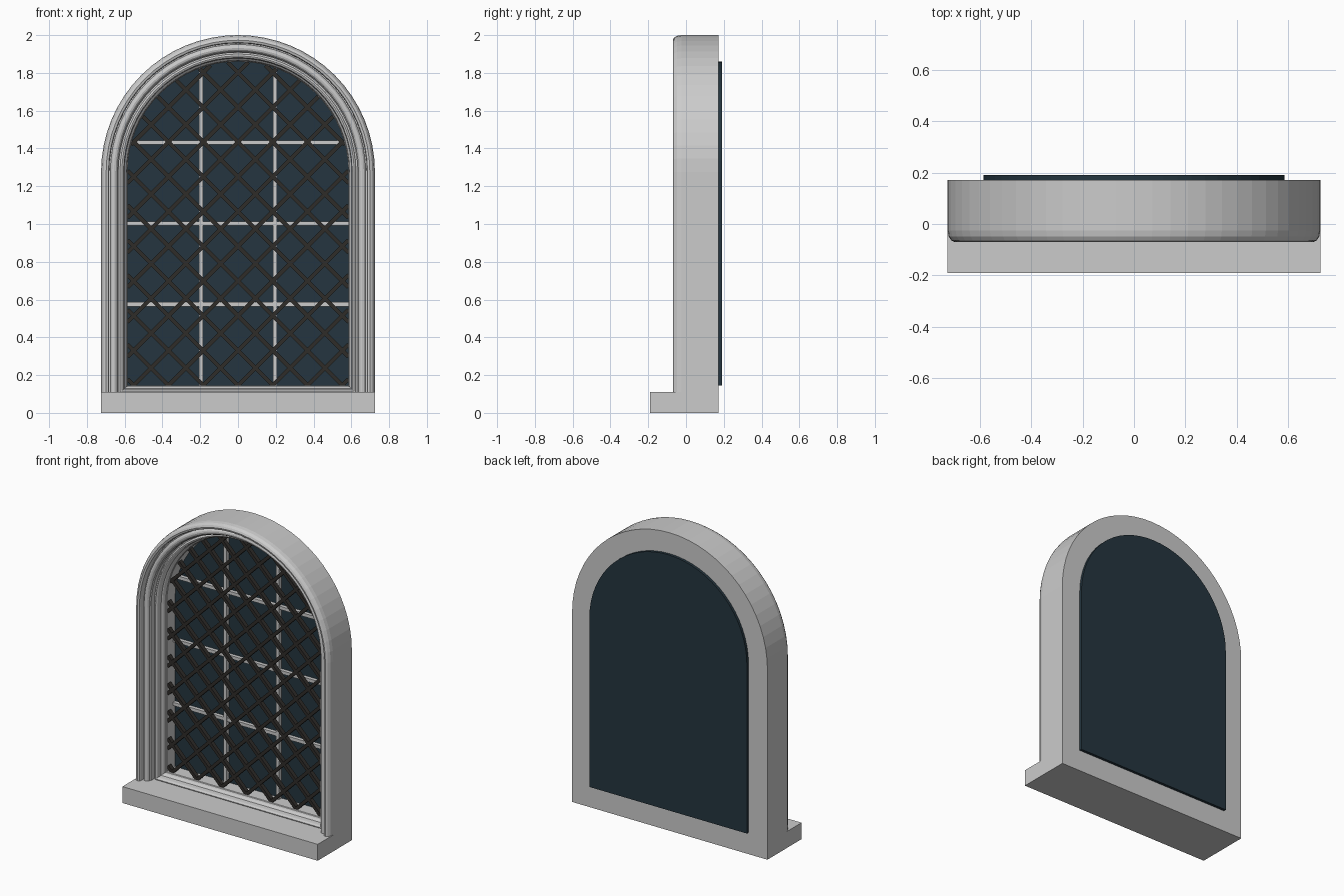
import bpy, bmesh, math
from mathutils import Vector

if "Cube" in bpy.data.objects:
    bpy.data.objects.remove(bpy.data.objects["Cube"])

SPRING, R_IN, BOTTOM, BACK = 1.275, 0.585, 0.145, 0.172
SEGS = 32

def material(name, rgb):
    m = bpy.data.materials.new(name)
    m.diffuse_color = (*rgb, 1)
    m.use_nodes = True
    m.node_tree.nodes["Principled BSDF"].inputs["Base Color"].default_value = m.diffuse_color
    return m

def finish(name, bm, mat=None):
    bmesh.ops.recalc_face_normals(bm, faces=bm.faces)
    me = bpy.data.meshes.new(name)
    bm.to_mesh(me)
    bm.free()
    ob = bpy.data.objects.new(name, me)
    bpy.context.collection.objects.link(ob)
    if mat:
        me.materials.append(mat)
    return ob

def box(bm, lo, hi):
    geo = bmesh.ops.create_cube(bm, size=1)
    for v in geo['verts']:
        v.co = Vector([(a + b) / 2 + c * (b - a) for a, b, c in zip(lo, hi, v.co)])

def arch(r, foot):
    """Arch outline from right foot over the top to left foot, as (x, z)."""
    arc = [(r * math.cos(math.pi * i / SEGS), SPRING + r * math.sin(math.pi * i / SEGS))
           for i in range(SEGS + 1)]
    return [(r, foot)] + arc + [(-r, foot)]

def sweep(name, profile, foot, closed):
    """Sweep a closed (radius, y) profile round the arch."""
    bm = bmesh.new()
    rings = [[bm.verts.new((x, y, z)) for x, z in arch(r, foot(r))] for r, y in profile]
    n = len(rings[0])
    for a, b in zip(rings, rings[1:] + rings[:1]):
        for i in range(n if closed else n - 1):
            j = (i + 1) % n
            bm.faces.new((a[i], a[j], b[j], b[i]))
    if not closed:
        bm.faces.new([r[0] for r in rings])
        bm.faces.new([r[-1] for r in rings])
    return finish(name, bm)

def roll(r0, r1, y, bulge, n=6):
    """Rounded bead between two radii."""
    c, h = (r0 + r1) / 2, (r0 - r1) / 2
    return [(c + h * math.cos(math.pi * i / n), y - bulge * math.sin(math.pi * i / n))
            for i in range(n + 1)]

# outer moulding: large rounded edge, then a stepped bead
outer = [(0.725, BACK), (0.725, -0.025), (0.721, -0.048), (0.711, -0.064), (0.698, -0.07),
         (0.686, -0.066), (0.682, -0.055), (0.682, -0.025)]
outer += roll(0.676, 0.638, -0.025, 0.02) + [(0.632, -0.02), (0.632, 0.015), (0.625, 0.015), (0.625, BACK)]
sweep("outer_moulding", outer, lambda r: 0.0, False)

# inner moulding, also runs along the bottom
inner = [(0.63, BACK), (0.63, 0.02)] + roll(0.626, 0.604, 0.02, 0.015)
inner += [(0.602, 0.045), (0.596, 0.05), (0.591, 0.06), (R_IN + 0.004, 0.076), (R_IN, 0.08), (R_IN, BACK)]
sweep("inner_moulding", inner, lambda r: BOTTOM - (r - R_IN), True)

# sill
bm = bmesh.new()
box(bm, (-0.725, -0.19, 0), (0.725, BACK, 0.11))
finish("sill", bm)

# glass pane
bm = bmesh.new()
pts = arch(R_IN, BOTTOM)
front = bm.faces.new([bm.verts.new((x, 0.168, z)) for x, z in pts])
ext = bmesh.ops.extrude_face_region(bm, geom=[front], use_keep_orig=True)
for v in ext['geom']:
    if isinstance(v, bmesh.types.BMVert):
        v.co.y = 0.19
finish("glass", bm, material("dark_glass", (0.018, 0.036, 0.05)))

# glazing bars
bm = bmesh.new()
for x in (-0.195, 0.195):
    top = SPRING + math.sqrt(R_IN ** 2 - x ** 2)
    box(bm, (x - 0.011, 0.142, BOTTOM), (x + 0.011, 0.17, top))
for z in (0.575, 1.003, 1.432):
    w = math.sqrt(R_IN ** 2 - max(0, z - SPRING) ** 2)
    box(bm, (-w, 0.144, z - 0.011), (w, 0.17, z + 0.011))
finish("glazing_bars", bm)

# diagonal lattice, each bar clipped to the opening
def clip(p, d):
    lo, hi = -9, 9
    for (ax, az), (bx, bz) in zip(pts, pts[1:] + pts[:1]):
        nx, nz = -(bz - az), bx - ax
        dist = (p[0] - ax) * nx + (p[1] - az) * nz
        rate = d[0] * nx + d[1] * nz
        if abs(rate) < 1e-9:
            if dist < 0:
                return None
        elif rate > 0:
            lo = max(lo, -dist / rate)
        else:
            hi = min(hi, -dist / rate)
    return (lo, hi) if hi - lo > 0.02 else None

bm = bmesh.new()
PITCH, HALF = 0.184, 0.0105
s = math.sqrt(0.5)
for side in (-1, 1):
    d = Vector((side * s, 0, s))
    n = Vector((s, 0, -side * s))
    for k in range(-14, 15):
        p = Vector((k * PITCH, 0.1, BOTTOM + 0.001))
        span = clip((p.x, p.z), (d.x, d.z))
        if not span:
            continue
        ends = []
        for t in span:
            c = p + d * t
            ends.append([bm.verts.new(c + n * a * HALF + Vector((0, b * 0.014, 0)))
                         for a, b in ((-1, -1), (1, -1), (1, 1), (-1, 1))])
        a, b = ends
        bm.faces.new(a)
        bm.faces.new(b)
        for i in range(4):
            j = (i + 1) % 4
            bm.faces.new((a[i], a[j], b[j], b[i]))
finish("lattice", bm, material("dark_iron", (0.028, 0.025, 0.022)))
